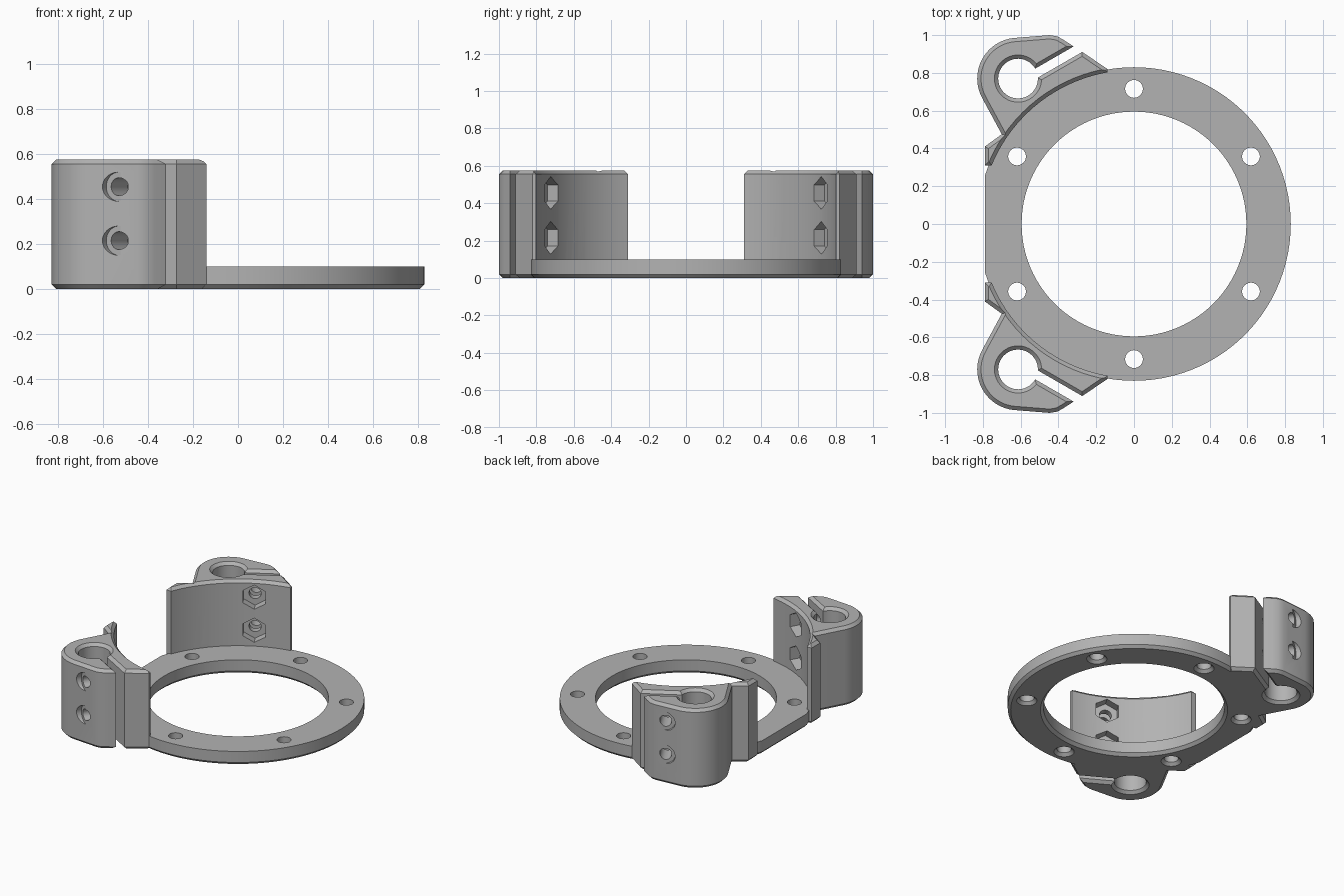
import bpy, bmesh
from math import sin, cos, radians, pi, sqrt, acos, degrees
from mathutils import Vector, Matrix

cube = bpy.data.objects.get("Cube")
if cube:
    bpy.data.objects.remove(cube, do_unlink=True)

grey = bpy.data.materials.new("plain grey")
grey.use_nodes = True
grey.diffuse_color = (0.45, 0.45, 0.45, 1)
grey.node_tree.nodes["Principled BSDF"].inputs["Base Color"].default_value = (0.45, 0.45, 0.45, 1)

CH = 0.02          # chamfer size
BASE, TOP = 0.10, 0.575
OUTER, INNER, WALL, FLAT = 0.83, 0.595, 0.815, -0.79


def loft(name, rings):
    """Closed solid through equal-length rings of points."""
    bm = bmesh.new()
    loops = [[bm.verts.new(p) for p in ring] for ring in rings]
    n = len(loops[0])
    for a, b in zip(loops, loops[1:]):
        for i in range(n):
            j = (i + 1) % n
            bm.faces.new((a[i], a[j], b[j], b[i]))
    bm.faces.new(loops[0][::-1])
    bm.faces.new(loops[-1])
    bmesh.ops.recalc_face_normals(bm, faces=bm.faces)
    mesh = bpy.data.meshes.new(name)
    bm.to_mesh(mesh)
    bm.free()
    mesh.materials.append(grey)
    obj = bpy.data.objects.new(name, mesh)
    bpy.context.collection.objects.link(obj)
    return obj


def arc(cx, cy, r, a0, a1, n):
    angles = [radians(a0 + (a1 - a0) * i / n) for i in range(n + 1)]
    return [(cx + r * cos(a), cy + r * sin(a)) for a in angles]


def inset(pts, d):
    """Mitred inward offset of a counter-clockwise outline."""
    out = []
    for i, p in enumerate(pts):
        p, a, b = Vector(p), Vector(pts[i - 1]), Vector(pts[(i + 1) % len(pts)])
        e, f = (p - a).normalized(), (b - p).normalized()
        n1, n2 = Vector((-e.y, e.x)), Vector((-f.y, f.x))
        out.append(p + (n1 + n2) * d / (1 + n1.dot(n2)))
    return out


def plate(name, pts, height, top_chamfer):
    small = inset(pts, CH)
    layers = [(small, 0), (pts, CH)]
    layers += [(pts, height - CH), (small, height)] if top_chamfer else [(pts, height)]
    return loft(name, [[(x, y, z) for x, y in ring] for ring, z in layers])


def lathe(name, profile, sides, matrix=Matrix()):
    angles = [2 * pi * i / sides for i in range(sides)]
    return loft(name, [[matrix @ Vector((r * sin(a), r * cos(a), z)) for a in angles]
                       for r, z in profile])


def combine(target, tool, operation):
    mod = target.modifiers.new("combine", 'BOOLEAN')
    mod.object, mod.operation, mod.solver = tool, operation, 'EXACT'
    bpy.context.view_layer.objects.active = target
    bpy.ops.object.modifier_apply(modifier=mod.name)
    bpy.data.objects.remove(tool, do_unlink=True)


# Rod clamp outline: slotted C shape with a foot reaching into the ring
C = Vector((-0.614, 0.77))
along, across = Vector((cos(pi / 6), 0.5)), Vector((0.5, -cos(pi / 6)))
BORE, SLOT = 0.105, 0.048
slot_angle = 30 - degrees(acos(sqrt(BORE ** 2 - SLOT ** 2) / BORE))
outline = [(-0.14, 0.70), (-0.14, 0.82), tuple(C + across * SLOT + along * 0.365)]
outline += arc(C.x, C.y, BORE, slot_angle, -330, 40)
outline += [tuple(C + along * 0.34), (-0.37, 0.973), (-0.405, 0.993), (-0.445, 1.0)]
outline += arc(C.x, C.y, 0.216, 97, 208, 20)
outline += [(-0.70, 0.475), (FLAT, 0.41), (FLAT, 0.31), (-0.64, 0.31)]

# Flange ring with a flat side
edge = degrees(acos(FLAT / OUTER))
bracket = plate("clamp_bracket", arc(0, 0, OUTER, -edge, edge, 90), BASE, False)

for s in (1, -1):
    pts = [(x, y * s) for x, y in outline][::s]
    clamp = plate("rod_clamp", pts, TOP, True)
    # Curved inner wall with chamfered rim
    combine(clamp, lathe("wall_cutter", [(WALL, BASE), (WALL, TOP - CH), (WALL + 0.05, TOP - CH + 0.05)], 96),
            'DIFFERENCE')
    # Bolt holes with flat seats outside and hexagonal nut pockets inside
    axis = Vector((-0.5, s * cos(pi / 6), 0))
    side = Vector((0, 0, 1)).cross(axis)
    for z in (0.215, 0.455):
        m = Matrix((side, (0, 0, 1), axis)).transposed().to_4x4()
        m.translation = (-0.53, s * 0.99, z)
        combine(clamp, lathe("bolt_cutter", [(0.04, -0.45), (0.04, 0), (0.065, 0), (0.065, 0.2)], 32, m),
                'DIFFERENCE')
        combine(clamp, lathe("nut_cutter", [(0.0875, -0.45), (0.0875, -0.245)], 6, m), 'DIFFERENCE')
    combine(bracket, clamp, 'UNION')


def drill(r, sides, x=0, y=0):
    profile = [(r + CH + 0.02, -0.02), (r, CH), (r, BASE + 0.05)]
    combine(bracket, lathe("drill", profile, sides, Matrix.Translation((x, y, 0))), 'DIFFERENCE')


# Central opening and six screw holes, all countersunk below
drill(INNER, 96)
for k in range(6):
    a = radians(30 + 60 * k)
    drill(0.047, 32, 0.715 * cos(a), 0.715 * sin(a))

bpy.ops.object.select_all(action='DESELECT')
bracket.select_set(True)
bpy.context.view_layer.objects.active = bracket
bpy.ops.object.shade_smooth_by_angle(angle=radians(25))
